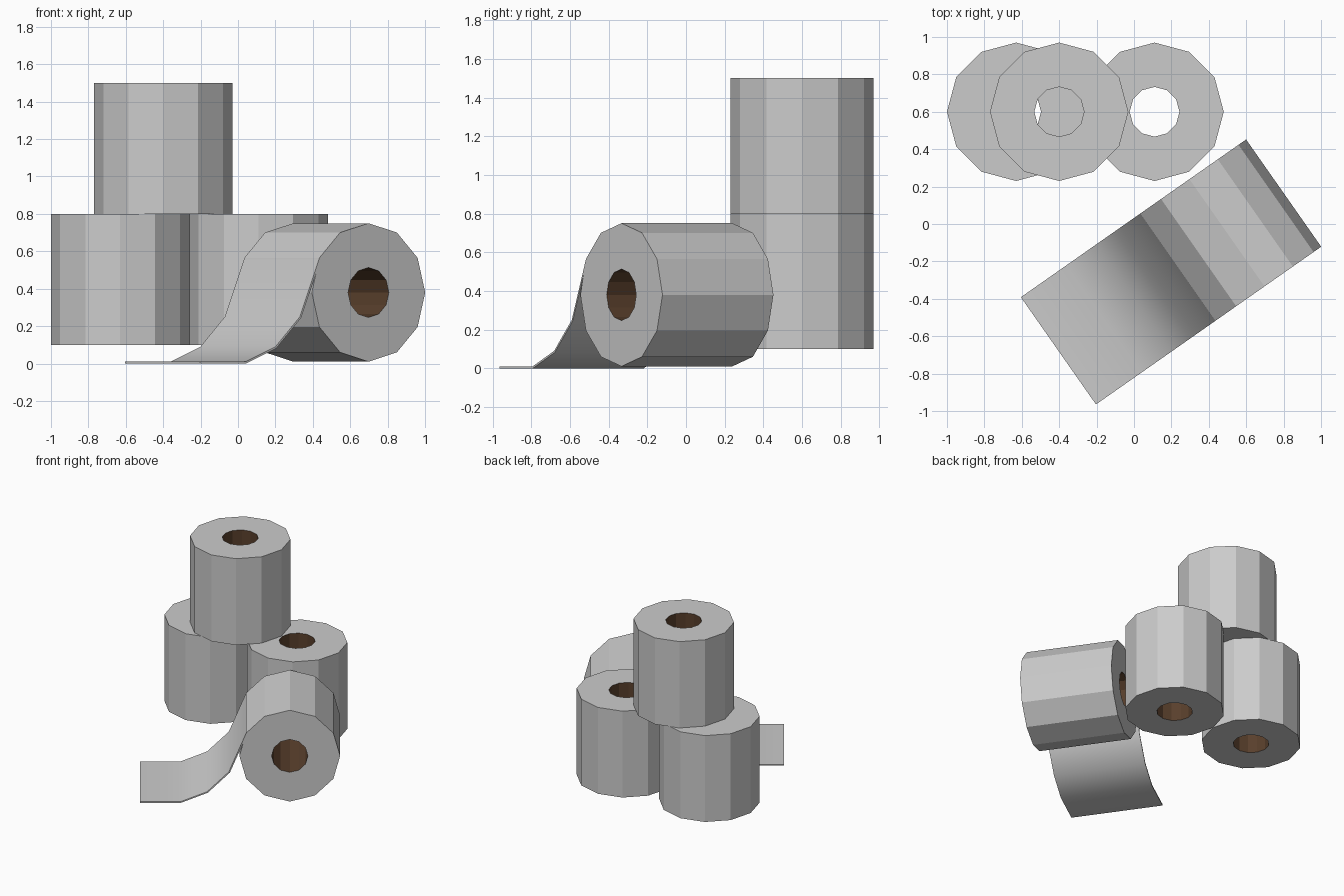
import bpy, bmesh
from math import cos, sin, radians, tau

if "Cube" in bpy.data.objects:
    bpy.data.objects.remove(bpy.data.objects["Cube"])

SIDES, R, HOLE, LENGTH = 12, 0.37, 0.133, 0.70

brown = bpy.data.materials.new("cardboard")
brown.diffuse_color = (0.10, 0.05, 0.025, 1)
brown.use_nodes = True
brown.node_tree.nodes["Principled BSDF"].inputs["Base Color"].default_value = brown.diffuse_color


def make_object(name, bm, loc, rot):
    mesh = bpy.data.meshes.new(name)
    bm.to_mesh(mesh)
    bm.free()
    ob = bpy.data.objects.new(name, mesh)
    ob.location, ob.rotation_euler = loc, rot
    bpy.context.collection.objects.link(ob)
    return ob


def lathe(name, profile, loc, rot):
    """Flat-faced revolution of (radius, height) points about local z."""
    bm = bmesh.new()
    rings = [[bm.verts.new((r * cos(tau * i / SIDES), r * sin(tau * i / SIDES), z))
              for i in range(SIDES)] for r, z in profile]
    for p, q in zip(rings, rings[1:]):
        for i in range(SIDES):
            j = (i + 1) % SIDES
            bm.faces.new((p[i], p[j], q[j], q[i]))
    return make_object(name, bm, loc, rot)


def roll(prefix, loc, rot=(0, 0, 0)):
    h = LENGTH / 2
    # paper: outer wall and the two end rings
    lathe(prefix + "_paper", [(HOLE, -h), (R, -h), (R, h), (HOLE, h)], loc, rot)
    # core: inward-facing brown wall of the hole
    core = lathe(prefix + "_core", [(HOLE, h), (HOLE, -h)], loc, rot)
    core.data.materials.append(brown)


# stacked upright rolls
roll("left_roll", (-0.63, 0.60, 0.45))
roll("right_roll", (0.11, 0.60, 0.45))
roll("top_roll", (-0.40, 0.60, 1.15))

# roll lying on its side
turn = radians(35)
centre = (0.497, -0.047, 0.38)
roll("lying_roll", centre, (radians(90), 0, turn))

# unrolled sheet leaving the lying roll
path = [(0.32, 0.565), (0.448, 0.25), (0.607, 0.09), (0.80, 0.01), (1.10, 0.01)]
bm = bmesh.new()
rows = [[bm.verts.new((-u, s * LENGTH / 2, z)) for s in (-1, 1)] for u, z in path]
for a, b in zip(rows, rows[1:]):
    bm.faces.new((a[0], a[1], b[1], b[0]))
sheet = make_object("loose_sheet", bm, (centre[0], centre[1], 0), (0, 0, turn))
solid = sheet.modifiers.new("thickness", 'SOLIDIFY')
solid.thickness, solid.offset = 0.01, -1
bpy.context.view_layer.objects.active = sheet
sheet.select_set(True)
bpy.ops.object.modifier_apply(modifier=solid.name)
bpy.ops.object.shade_smooth_by_angle(angle=radians(30))
